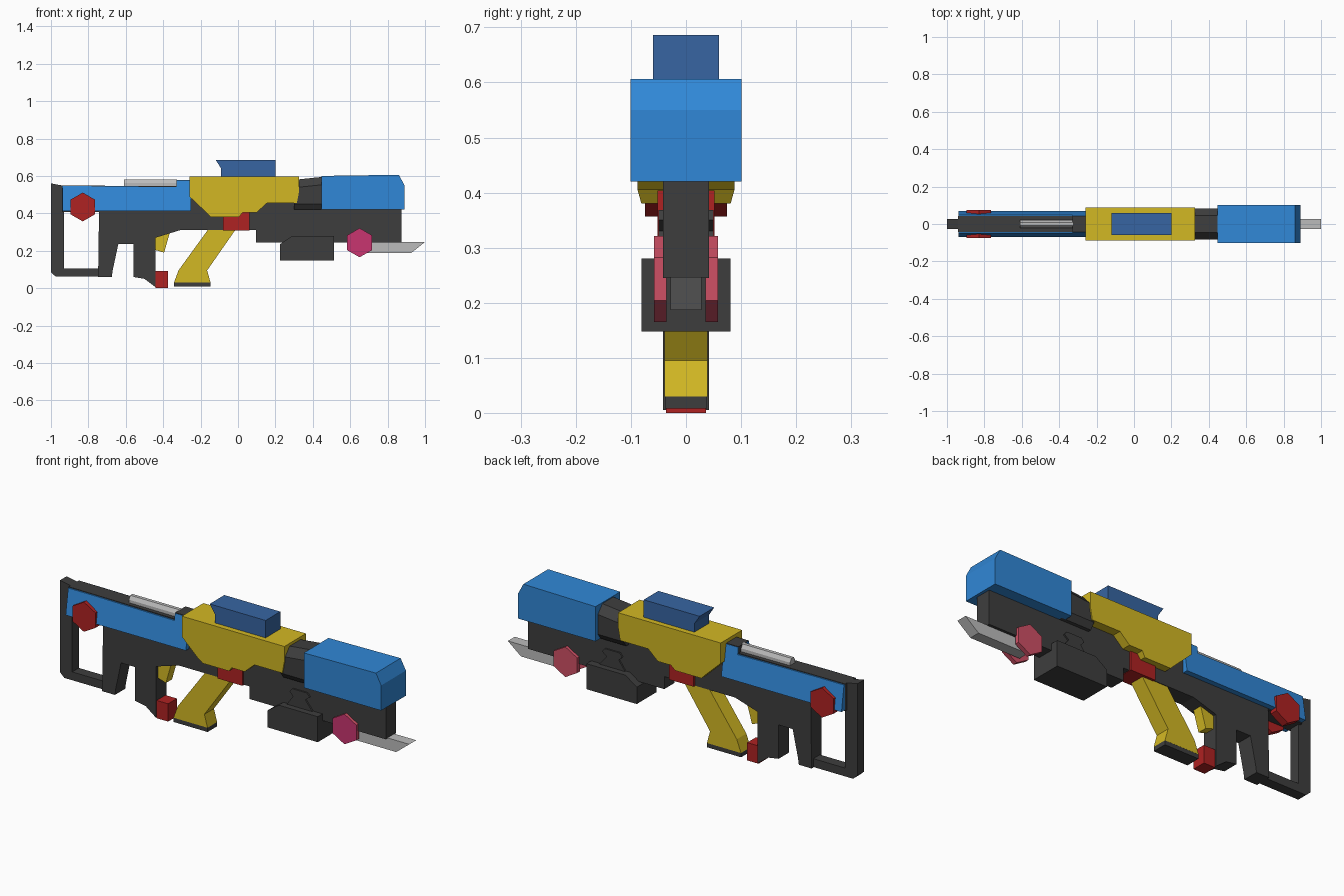
import bpy, bmesh, math

if "Cube" in bpy.data.objects:
    bpy.data.objects.remove(bpy.data.objects["Cube"])

def mat(name, r, g, b):
    m = bpy.data.materials.new(name)
    m.diffuse_color = (r, g, b, 1)
    m.use_nodes = True
    m.node_tree.nodes["Principled BSDF"].inputs["Base Color"].default_value = m.diffuse_color
    return m

DARK = mat("charcoal", .048, .048, .048)
BLUE = mat("bright blue", .03, .245, .68)
NAVY = mat("slate blue", .038, .13, .36)
YELLOW = mat("mustard yellow", .65, .48, .017)
RED = mat("deep red", .43, .016, .016)
MAGENTA = mat("magenta", .58, .035, .16)
ROSE = mat("rose", .62, .08, .13)
SILVER = mat("silver", .5, .5, .5)


def finish(name, bm, *mats):
    bmesh.ops.recalc_face_normals(bm, faces=bm.faces)
    me = bpy.data.meshes.new(name)
    bm.to_mesh(me)
    bm.free()
    for m in mats:
        me.materials.append(m)
    ob = bpy.data.objects.new(name, me)
    bpy.context.collection.objects.link(ob)
    return ob


def loft(sec_a, sec_b):
    """Closed solid between two matching outlines."""
    bm = bmesh.new()
    a = [bm.verts.new(p) for p in sec_a]
    b = [bm.verts.new(p) for p in sec_b]
    n = len(a)
    bm.faces.new(a)
    bm.faces.new(b[::-1])
    for i in range(n):
        bm.faces.new((a[i], b[i], b[(i + 1) % n], a[(i + 1) % n]))
    return bm


def side_prism(name, prof, y0, y1, *mats):
    """Side outline (x, z) extruded across y."""
    return finish(name, loft([(x, y0, z) for x, z in prof],
                             [(x, y1, z) for x, z in prof]), *mats)


def bar(name, sec, x0, x1, m):
    """Cross-section (y, z) extruded along x."""
    return finish(name, loft([(x0, y, z) for y, z in sec],
                             [(x1, y, z) for y, z in sec]), m)


def box(x0, x1, z0, z1):
    return [(x0, z0), (x1, z0), (x1, z1), (x0, z1)]


def hexagon(cx, cz, r):
    return [(cx + r * math.sin(i * math.pi / 3), cz + r * math.cos(i * math.pi / 3))
            for i in range(6)]


# Main frame with stock leg and rear post
side_prism("frame", [
    (-.94, .549), (-.33, .545), (-.33, .578), (-.24, .578), (.44, .56), (.875, .5),
    (.875, .245), (.095, .245), (.095, .31), (-.31, .31), (-.375, .29), (-.44, .27),
    (-.44, .005), (-.5, .05), (-.56, .06), (-.56, .235), (-.64, .235), (-.67, .095),
    (-.675, .06), (-.748, .06), (-.743, .408), (-.94, .408)], -.042, .042, DARK)

# Open shoulder stock: rear plate and lower rail
side_prism("stock_loop", [
    (-1, .56), (-.935, .548), (-.93, .4), (-.93, .105), (-.72, .105),
    (-.70, .062), (-.975, .062), (-1, .085)], -.027, .027, DARK)

# Blue stock cladding, leaning inwards towards the top
cladding = side_prism("stock_cladding", [
    (-.938, .545), (-.80, .545), (-.33, .54), (-.33, .575), (-.25, .575),
    (-.25, .413), (-.938, .413)], -1, 1, BLUE)
for v in cladding.data.vertices:
    v.co.y *= .069 - (v.co.z - .413) * .155

# Silver rod on top of the stock
bar("bolt_rod", [(-.021, .53), (.021, .53), (.021, .562), (.009, .58),
                 (-.009, .58), (-.021, .562)], -.61, -.325, SILVER)

# Yellow receiver shell, lower lip slightly tucked in
shell = side_prism("receiver_shell", [
    (-.26, .596), (-.26, .49), (-.17, .405), (-.145, .38), (.005, .38), (.025, .405),
    (.10, .405), (.155, .455), (.315, .455), (.327, .52), (.327, .596)],
    -.088, .088, YELLOW)
for v in shell.data.vertices:
    if v.co.z < .39:
        v.co.y *= .92

# Collar between receiver and muzzle shroud
collar = bar("barrel_collar", [(-.06, .42), (.06, .42), (.082, .45), (.082, .555),
                               (.045, .597), (-.045, .597), (-.082, .555), (-.082, .45)],
             .30, .47, DARK)
for v in collar.data.vertices:
    if v.co.x < .35 and v.co.z > .5:
        v.co.z -= .018

# Muzzle shroud
side_prism("muzzle_shroud", [
    (.447, .42), (.447, .6), (.86, .606), (.89, .55), (.89, .42)], -.101, .101, BLUE)

# Sight block on top
side_prism("sight", [(-.12, .686), (.2, .686), (.2, .59), (-.09, .59), (-.09, .64)],
           -.06, .06, NAVY)

# Grip, its base, trigger and red details
side_prism("grip", [(-.155, .32), (-.008, .32), (-.165, .095), (-.147, .03),
                    (-.342, .03), (-.318, .095)], -.039, .039, YELLOW)
side_prism("grip_base", box(-.342, -.147, .008, .03), -.0385, .0385, DARK)
side_prism("trigger", [(-.445, .285), (-.365, .295), (-.395, .19), (-.445, .205)],
           -.025, .025, YELLOW)
side_prism("post_block", box(-.44, -.375, 0, .092), -.036, .036, RED)
side_prism("release_block", box(-.08, .062, .308, .404), -.052, .052, RED)

# Fore grip and its bracket
side_prism("fore_grip", [(.225, .148), (.225, .235), (.29, .28), (.513, .28), (.513, .148)],
           -.081, .081, DARK)
side_prism("fore_bracket", [(.31, .275), (.35, .33), (.33, .35), (.345, .368), (.43, .368),
                            (.445, .35), (.42, .33), (.465, .275)], -.05, .05, DARK)

# Blade under the muzzle
side_prism("blade", [(.64, .247), (1, .247), (.925, .187), (.64, .187)], -.028, .028, SILVER)

# Hexagonal bolts on both sides
for side, tag in ((-1, "front"), (1, "back")):
    side_prism("stock_bolt_" + tag, hexagon(-.83, .434, .077), side * .035, side * .074, RED)
    pin = side_prism("blade_bolt_" + tag, hexagon(.65, .243, .078),
                     side * .035, side * .058, ROSE, MAGENTA)
    for p in pin.data.polygons:
        if p.normal.y < -.9:
            p.material_index = 1
